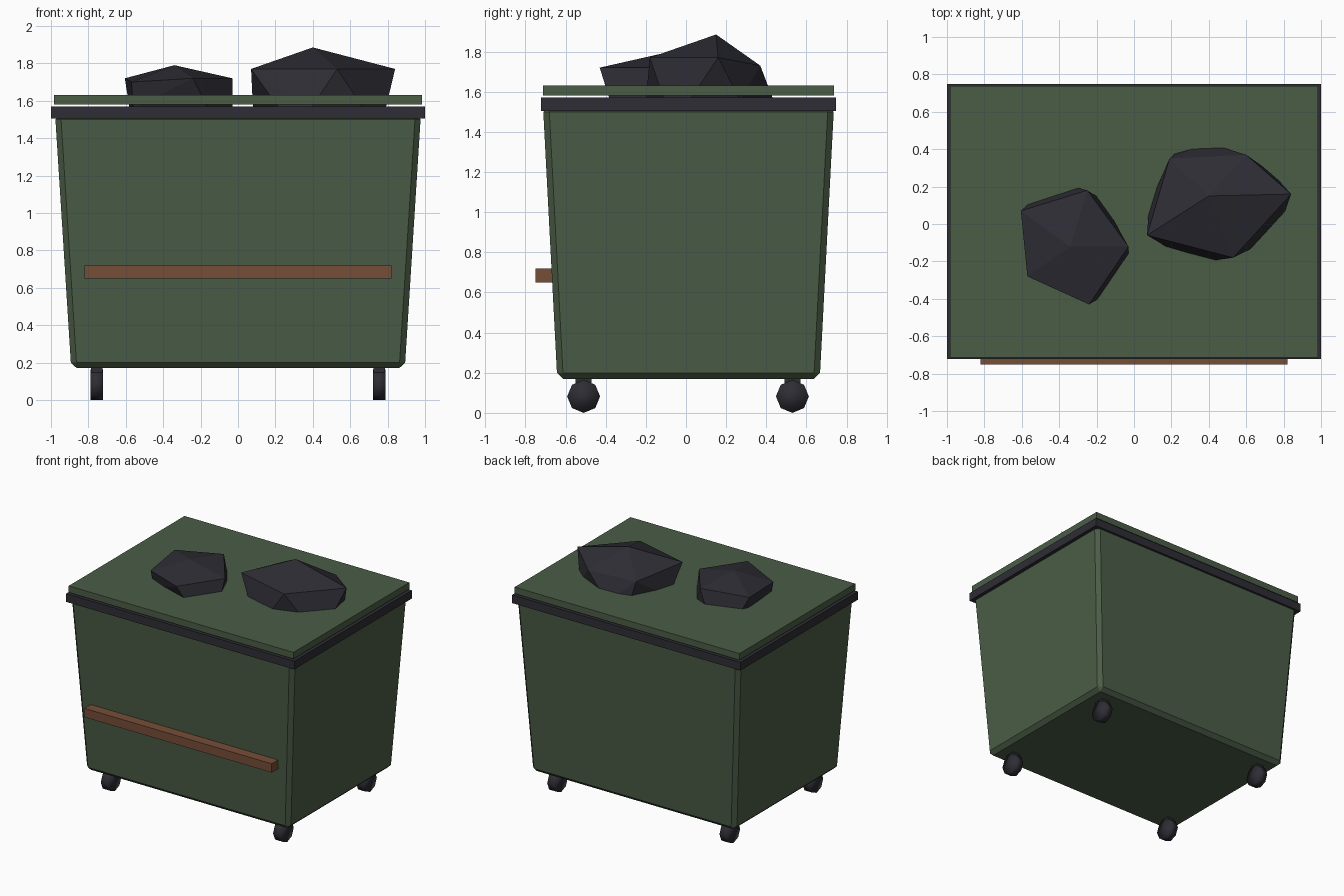
import bpy
import bmesh
from mathutils import Vector

cube = bpy.data.objects.get("Cube")
if cube:
    bpy.data.objects.remove(cube, do_unlink=True)


def material(name, rgb):
    mat = bpy.data.materials.new(name)
    mat.use_nodes = True
    mat.diffuse_color = (*rgb, 1)
    mat.node_tree.nodes["Principled BSDF"].inputs["Base Color"].default_value = (*rgb, 1)
    return mat


green = material("bin green", (0.07, 0.108, 0.062))
dark = material("dark plastic", (0.027, 0.026, 0.035))
rust = material("rusty brown", (0.18, 0.074, 0.038))
CENTRE_Y = 0.0125


def finish(name, bm, mat):
    bmesh.ops.recalc_face_normals(bm, faces=bm.faces)
    mesh = bpy.data.meshes.new(name)
    bm.to_mesh(mesh)
    bm.free()
    mesh.materials.append(mat)
    obj = bpy.data.objects.new(name, mesh)
    bpy.context.collection.objects.link(obj)
    return obj


def box(name, low, high, mat, taper=(1, 1), bevel=0):
    """Box between two corners; taper scales its lower face."""
    bm = bmesh.new()
    bmesh.ops.create_cube(bm, size=1)
    low, high = Vector(low), Vector(high)
    for v in bm.verts:
        if v.co.z < 0:
            v.co.x *= taper[0]
            v.co.y *= taper[1]
        v.co = (low + high) / 2 + v.co * (high - low)
    if bevel:
        bmesh.ops.bevel(bm, geom=bm.edges[:], offset=bevel, segments=1, affect='EDGES')
    return finish(name, bm, mat)


def slab(name, half_x, half_y, z0, z1, mat, **options):
    return box(name, (-half_x, CENTRE_Y - half_y, z0),
               (half_x, CENTRE_Y + half_y, z1), mat, **options)


def bag(name, apex, shoulder, base):
    """Faceted sack: convex hull of a peak, a shoulder ring and a base outline."""
    bm = bmesh.new()
    for p in [apex, *shoulder, *[(x, y, 1.56) for x, y in base]]:
        bm.verts.new(p)
    hull = bmesh.ops.convex_hull(bm, input=bm.verts[:])
    loose = [v for v in hull["geom_interior"] if isinstance(v, bmesh.types.BMVert)]
    bmesh.ops.delete(bm, geom=loose, context='VERTS')
    return finish(name, bm, dark)


# Tapered container, rim, lid and front bar
slab("container", 0.978, 0.725, 0.17, 1.53, green, taper=(0.912, 0.902), bevel=0.03)
slab("rim", 1.0, 0.735, 1.505, 1.57, dark)
slab("lid", 0.985, 0.725, 1.58, 1.632, green)
box("front_bar", (-0.82, -0.75, 0.65), (0.82, -0.65, 0.72), rust)

# Rubbish bags poking through the lid
bag("small_bag", (-0.34, -0.12, 1.79),
    [(-0.605, 0.07, 1.72), (-0.25, 0.18, 1.74), (-0.03, -0.12, 1.72),
     (-0.24, -0.43, 1.72), (-0.57, -0.28, 1.7)],
    [(-0.58, 0.05), (-0.54, 0.13), (-0.33, 0.2), (-0.17, 0.13),
     (-0.03, -0.19), (-0.16, -0.38), (-0.56, -0.25)])
bag("large_bag", (0.4, 0.15, 1.885),
    [(0.07, -0.06, 1.77), (0.53, -0.18, 1.77), (0.84, 0.16, 1.77),
     (0.6, 0.37, 1.73), (0.19, 0.35, 1.74)],
    [(0.08, 0.1), (0.23, 0.39), (0.39, 0.435), (0.74, 0.27),
     (0.79, 0.02), (0.67, -0.11), (0.39, -0.2), (0.22, -0.15)])

# Eight-sided castors with short mounts
for side, x in (("right", -0.755), ("left", 0.755)):
    for end, y in (("front", -0.51), ("back", 0.53)):
        box(f"{end}_{side}_mount", (x - 0.03, y - 0.04, 0.1), (x + 0.03, y + 0.04, 0.18), dark)
        bpy.ops.mesh.primitive_cylinder_add(vertices=8, radius=0.082, depth=0.066,
                                            location=(x, y, 0.082),
                                            rotation=(0, 1.5708, 0))
        wheel = bpy.context.object
        wheel.name = f"{end}_{side}_wheel"
        wheel.data.materials.append(dark)
        bpy.ops.object.shade_smooth()
